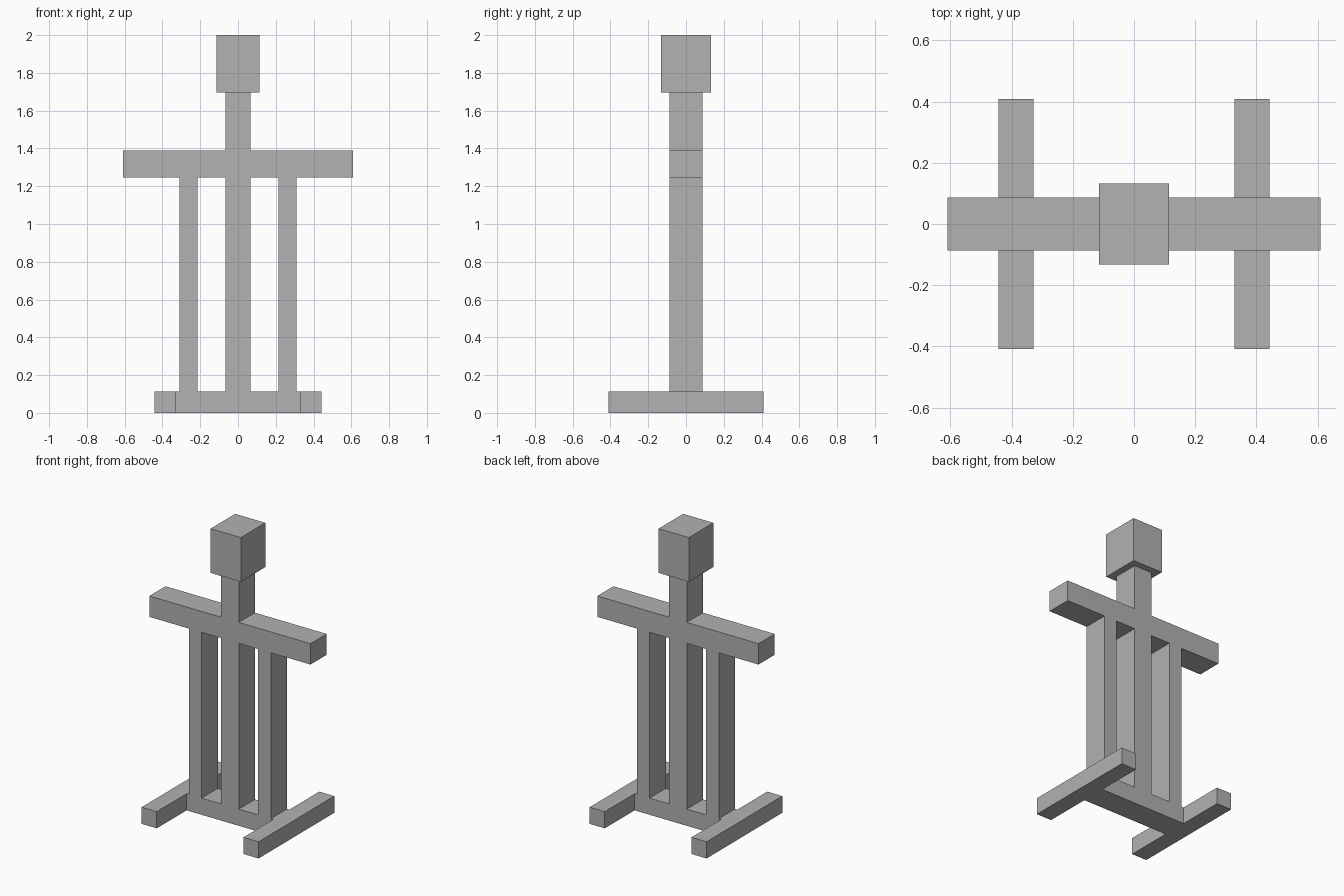
import bpy

if "Cube" in bpy.data.objects:
    bpy.data.objects.remove(bpy.data.objects["Cube"], do_unlink=True)

GREY = (0.445, 0.445, 0.445, 1.0)
grey = bpy.data.materials.new("plain grey")
grey.use_nodes = True
grey.diffuse_color = GREY
grey.node_tree.nodes["Principled BSDF"].inputs["Base Color"].default_value = GREY


def block(name, x, width, depth, bottom, top):
    """Box centred on y = 0, spanning bottom to top in z."""
    bpy.ops.mesh.primitive_cube_add(size=1, location=(x, 0, (bottom + top) / 2))
    obj = bpy.context.object
    obj.name = obj.data.name = name
    obj.scale = (width, depth, top - bottom)
    bpy.ops.object.transform_apply(location=False, rotation=False, scale=True)
    obj.data.materials.append(grey)
    return obj


# Shared levels
THICK = 0.174
FOOT_TOP = 0.114
ARM_BOTTOM, ARM_TOP = 1.247, 1.39
HEAD_BOTTOM = 1.697
FOOT_X, FOOT_WIDTH = 0.385, 0.114

# Base: two long feet joined by a rail
for side, sign in (("left", 1), ("right", -1)):
    block(f"{side}_foot", sign * FOOT_X, FOOT_WIDTH, 0.818, 0, FOOT_TOP)
    block(f"{side}_post", sign * 0.262, 0.096, THICK, FOOT_TOP, ARM_BOTTOM)
block("base_rail", 0, 2 * FOOT_X - FOOT_WIDTH, THICK, 0, FOOT_TOP)

# Centre post, arms, neck and head
block("centre_post", 0, 0.134, THICK, FOOT_TOP, ARM_BOTTOM)
block("cross_arm", 0, 1.218, THICK, ARM_BOTTOM, ARM_TOP)
block("neck", 0, 0.134, THICK, ARM_TOP, HEAD_BOTTOM)
block("head", 0, 0.228, 0.264, HEAD_BOTTOM, 2)
